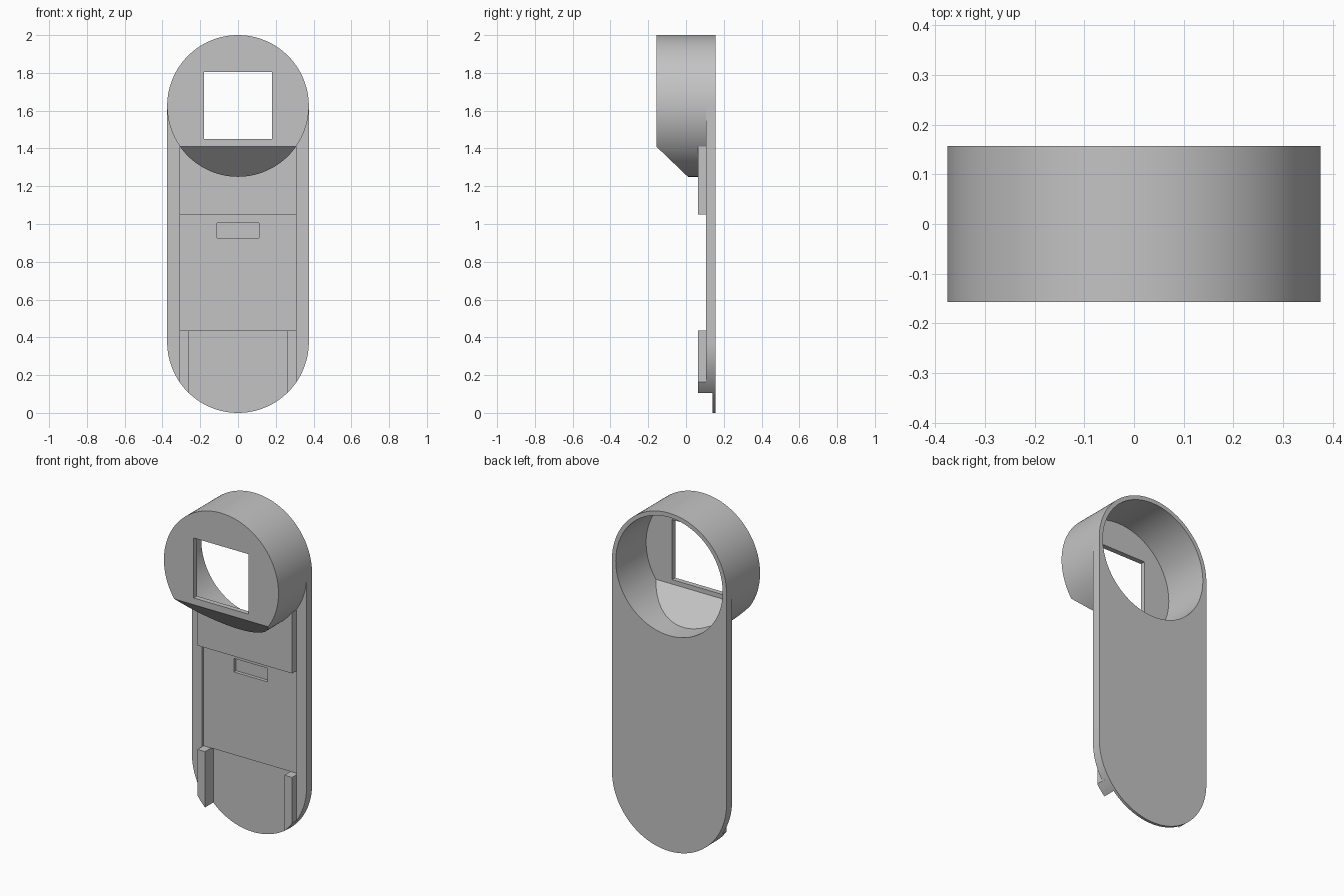
import bpy, bmesh
from math import sin, cos, pi, sqrt

if "Cube" in bpy.data.objects:
    bpy.data.objects.remove(bpy.data.objects["Cube"], do_unlink=True)

R = 0.375          # outer radius of the rounded ends
TOP = 1.625        # height of the drum axis
FRONT, BACK = -0.157, 0.157
WALL = 0.03

grey = bpy.data.materials.new("plain grey")
grey.use_nodes = True
colour = (0.55, 0.55, 0.55, 1)
grey.diffuse_color = colour
grey.node_tree.nodes["Principled BSDF"].inputs["Base Color"].default_value = colour


def arc(radius, z, start, end, n):
    return [(radius * cos(start + (end - start) * i / n),
             z + radius * sin(start + (end - start) * i / n)) for i in range(n + 1)]


def prism(name, outline, a, b, axis="y"):
    """Extrude an (x, z) outline along y, or a (y, z) outline along x."""
    bm = bmesh.new()
    place = (lambda p, d: (p[0], d, p[1])) if axis == "y" else (lambda p, d: (d, p[0], p[1]))
    face = bm.faces.new([bm.verts.new(place(p, a)) for p in outline])
    ext = bmesh.ops.extrude_face_region(bm, geom=[face])
    move = (0, b - a, 0) if axis == "y" else (b - a, 0, 0)
    verts = [v for v in ext["geom"] if isinstance(v, bmesh.types.BMVert)]
    bmesh.ops.translate(bm, verts=verts, vec=move)
    bmesh.ops.recalc_face_normals(bm, faces=bm.faces)
    mesh = bpy.data.meshes.new(name)
    bm.to_mesh(mesh)
    bm.free()
    mesh.materials.append(grey)
    obj = bpy.data.objects.new(name, mesh)
    bpy.context.collection.objects.link(obj)
    return obj


def box(name, x0, x1, z0, z1, y0, y1):
    return prism(name, [(x0, z0), (x1, z0), (x1, z1), (x0, z1)], y0, y1)


def combine(target, other, operation, keep=False):
    mod = target.modifiers.new("combine", "BOOLEAN")
    mod.operation, mod.solver, mod.object = operation, "EXACT", other
    bpy.context.view_layer.objects.active = target
    bpy.ops.object.modifier_apply(modifier=mod.name)
    if not keep:
        bpy.data.objects.remove(other, do_unlink=True)


def below_slope(name, offset):
    """Wedge below the sloping underside of the drum, raised by offset."""
    y0, z0, y1, z1 = FRONT, 1.41 + offset, 0.015, 1.245 + offset
    k = (z1 - z0) / (y1 - y0)
    ya, yb = y0 - 0.1, y1 + 0.2
    return prism(name, [(ya, z0 + k * (ya - y0)), (yb, z0 + k * (yb - y0)),
                        (yb, 0.9), (ya, 0.9)], -0.5, 0.5, "x")


# Drum with a sloping lower front
drum = prism("drum", arc(R, TOP, 0, 2 * pi, 128)[:-1], FRONT, BACK)
combine(drum, below_slope("slope_cutter", 0), "DIFFERENCE")

# Long plate with rounded ends, joined to the drum
body = prism("body", arc(R, TOP, 0, pi, 64) + arc(R, R, pi, 2 * pi, 64), 0.105, BACK)
combine(body, drum, "UNION")

# Hollow of the drum, open at the back
cavity = prism("cavity_cutter", arc(0.35, TOP, 0, 2 * pi, 128)[:-1], FRONT + WALL, 0.3)
cavity.hide_render = True
combine(cavity, below_slope("floor_cutter", WALL * sqrt(2)), "DIFFERENCE")
combine(body, cavity, "DIFFERENCE", keep=True)

# Square window, shallow channel, deeper lower channel and slot
for cut in (("window", -0.18, 0.18, 1.45, 1.805, -0.3, 0.0),
            ("channel", -0.31, 0.31, 0.4, 1.06, 0.0, 0.12),
            ("lower_channel", -0.31, 0.31, -0.1, 0.435, 0.0, 0.14),
            ("slot", -0.11, 0.11, 0.925, 1.005, 0.0, 0.14)):
    combine(body, box(*cut), "DIFFERENCE")

# Raised block under the drum
block = box("upper_block", -0.31, 0.31, 1.05, 1.41, 0.063, 0.13)
combine(block, cavity, "DIFFERENCE")

# Pair of rails, trimmed to the rounded lower end
parts = [body, block]
for side, name in ((1, "left_rail"), (-1, "right_rail")):
    xs = [0.26 + 0.05 * i / 6 for i in range(7)]
    outline = [(side * x, R - sqrt(R * R - x * x)) for x in xs]
    outline += [(side * 0.31, 0.435), (side * 0.26, 0.435)]
    parts.append(prism(name, outline, 0.063, 0.142))

# Smooth curved walls, crisp edges
bpy.ops.object.select_all(action="DESELECT")
for obj in parts:
    obj.select_set(True)
bpy.context.view_layer.objects.active = body
bpy.ops.object.shade_smooth_by_angle(angle=pi / 6)
